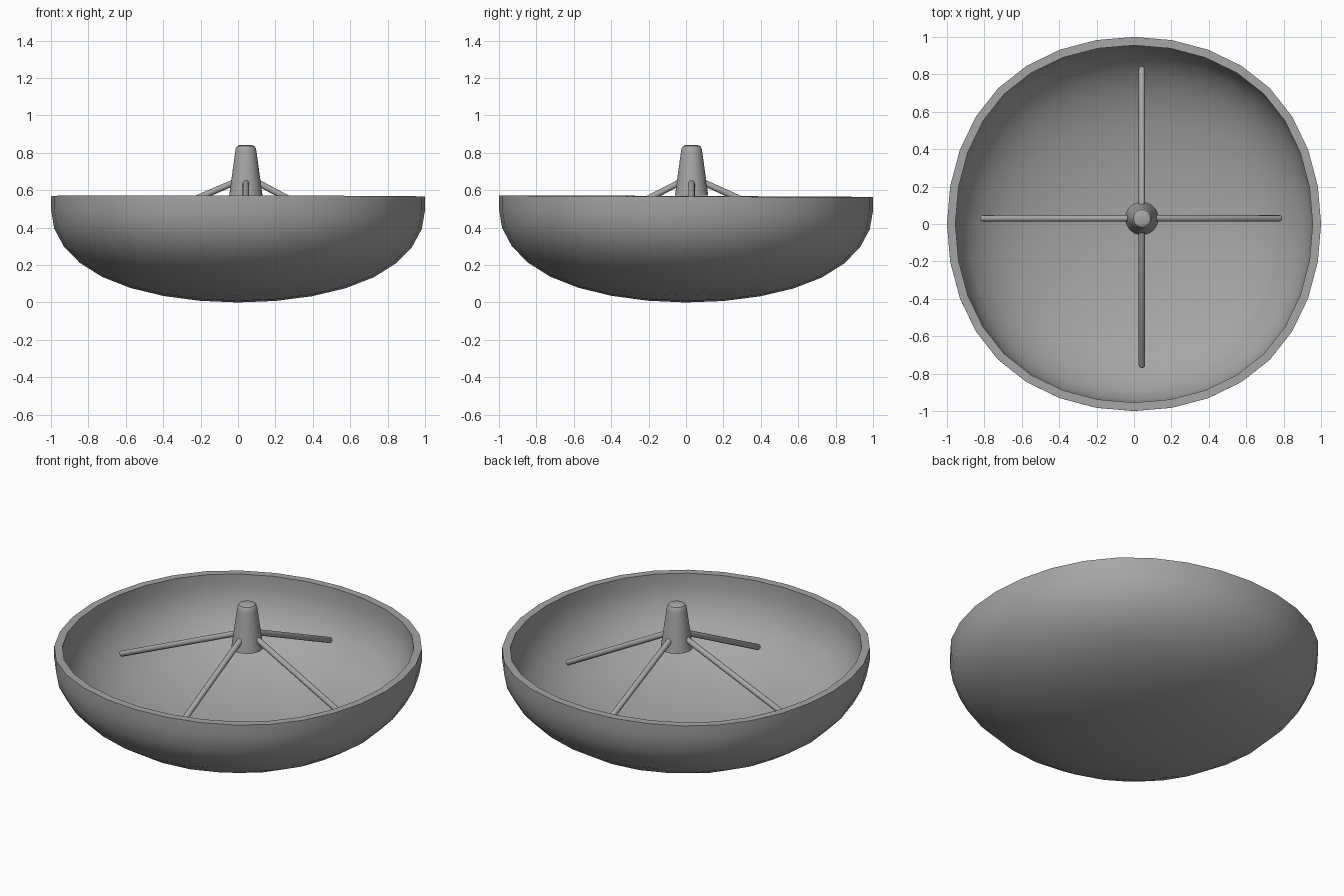
import bpy
import bmesh
import math
from mathutils import Matrix, Vector

default = bpy.data.objects.get("Cube")
if default:
    bpy.data.objects.remove(default, do_unlink=True)

# Single grey material
grey = bpy.data.materials.new("mid_grey")
grey.use_nodes = True
grey.diffuse_color = (0.38, 0.38, 0.38, 1)
grey.node_tree.nodes["Principled BSDF"].inputs["Base Color"].default_value = (0.38, 0.38, 0.38, 1)

RIM_Z = 0.568
EQUATOR_Z = 0.495
WALL = 0.045
HUB = Vector((0.042, 0.03, 0))


def activate(obj):
    bpy.ops.object.select_all(action='DESELECT')
    obj.select_set(True)
    bpy.context.view_layer.objects.active = obj


def finish(obj, name):
    obj.name = name
    obj.data.name = name
    obj.data.materials.clear()
    obj.data.materials.append(grey)
    activate(obj)
    bpy.ops.object.shade_smooth_by_angle(angle=math.radians(35))


def rod(name, start, end, radius):
    axis = end - start
    bpy.ops.mesh.primitive_cylinder_add(
        vertices=12, radius=radius, depth=axis.length, location=(start + end) / 2,
        rotation=axis.to_track_quat('Z', 'Y').to_euler())
    obj = bpy.context.object
    # Rounded ends
    bevel = obj.modifiers.new("round_ends", 'BEVEL')
    bevel.width = 0.01
    bevel.segments = 3
    bevel.limit_method = 'ANGLE'
    bevel.angle_limit = math.radians(60)
    bpy.ops.object.modifier_apply(modifier=bevel.name)
    finish(obj, name)


# Dish: lower half of a rounded cube with a straight rim band
bpy.ops.mesh.primitive_cube_add(size=2)
dish = bpy.context.object
subdivide = dish.modifiers.new("round", 'SUBSURF')
subdivide.levels = 3
bpy.ops.object.modifier_apply(modifier=subdivide.name)

bm = bmesh.new()
bm.from_mesh(dish.data)
size = max(v.co.x for v in bm.verts)
bmesh.ops.delete(bm, geom=[v for v in bm.verts if v.co.z > 0.001], context='VERTS')
bmesh.ops.scale(bm, vec=Vector((1, 1, 1)) / size, verts=bm.verts)
edge_loop = [e for e in bm.edges if e.is_boundary]
band = bmesh.ops.extrude_edge_only(bm, edges=edge_loop)
for item in band["geom"]:
    if isinstance(item, bmesh.types.BMVert):
        item.co.z = RIM_Z / EQUATOR_Z - 1
bmesh.ops.recalc_face_normals(bm, faces=bm.faces)
bm.to_mesh(dish.data)
bm.free()

# Wall is thickened first, then the bowl is flattened and very slightly tilted
shell = dish.modifiers.new("wall", 'SOLIDIFY')
shell.thickness = WALL
shell.offset = -1
bpy.ops.object.modifier_apply(modifier=shell.name)
dish.data.transform(Matrix.Translation((0, 0, EQUATOR_Z))
                    @ Matrix.Rotation(-0.004, 4, 'X')
                    @ Matrix.Rotation(0.0015, 4, 'Y')
                    @ Matrix.Diagonal((1, 1, EQUATOR_Z, 1)))
finish(dish, "dish")

# Receiver: tapered horn with a rounded tip
profile = [(0.089, 0.572), (0.057, 0.805), (0.054, 0.823), (0.046, 0.836), (0.032, 0.842)]
SIDES = 32
bm = bmesh.new()
rings = []
for radius, z in profile:
    rings.append([bm.verts.new((HUB.x + radius * math.cos(math.tau * i / SIDES),
                                HUB.y + radius * math.sin(math.tau * i / SIDES), z))
                  for i in range(SIDES)])
for low, high in zip(rings, rings[1:]):
    for i in range(SIDES):
        j = (i + 1) % SIDES
        bm.faces.new((low[i], low[j], high[j], high[i]))
bm.faces.new(rings[-1])
bm.faces.new(list(reversed(rings[0])))
mesh = bpy.data.meshes.new("receiver")
bm.to_mesh(mesh)
bm.free()
receiver = bpy.data.objects.new("receiver", mesh)
bpy.context.collection.objects.link(receiver)
finish(receiver, "receiver")

# Four struts from the receiver down to the dish: direction, reach, foot height
struts = {
    "left_strut": ((1, 0, 0), 0.745, 0.277),
    "right_strut": ((-1, 0, 0), 0.86, 0.3),
    "back_strut": ((0, 1, 0), 0.808, 0.306),
    "front_strut": ((0, -1, 0), 0.795, 0.268),
}
for name, (direction, reach, foot) in struts.items():
    out = Vector(direction)
    start = HUB + out * 0.06 + Vector((0, 0, 0.643))
    end = HUB + out * reach + Vector((0, 0, foot))
    rod(name, start, end, 0.017)
